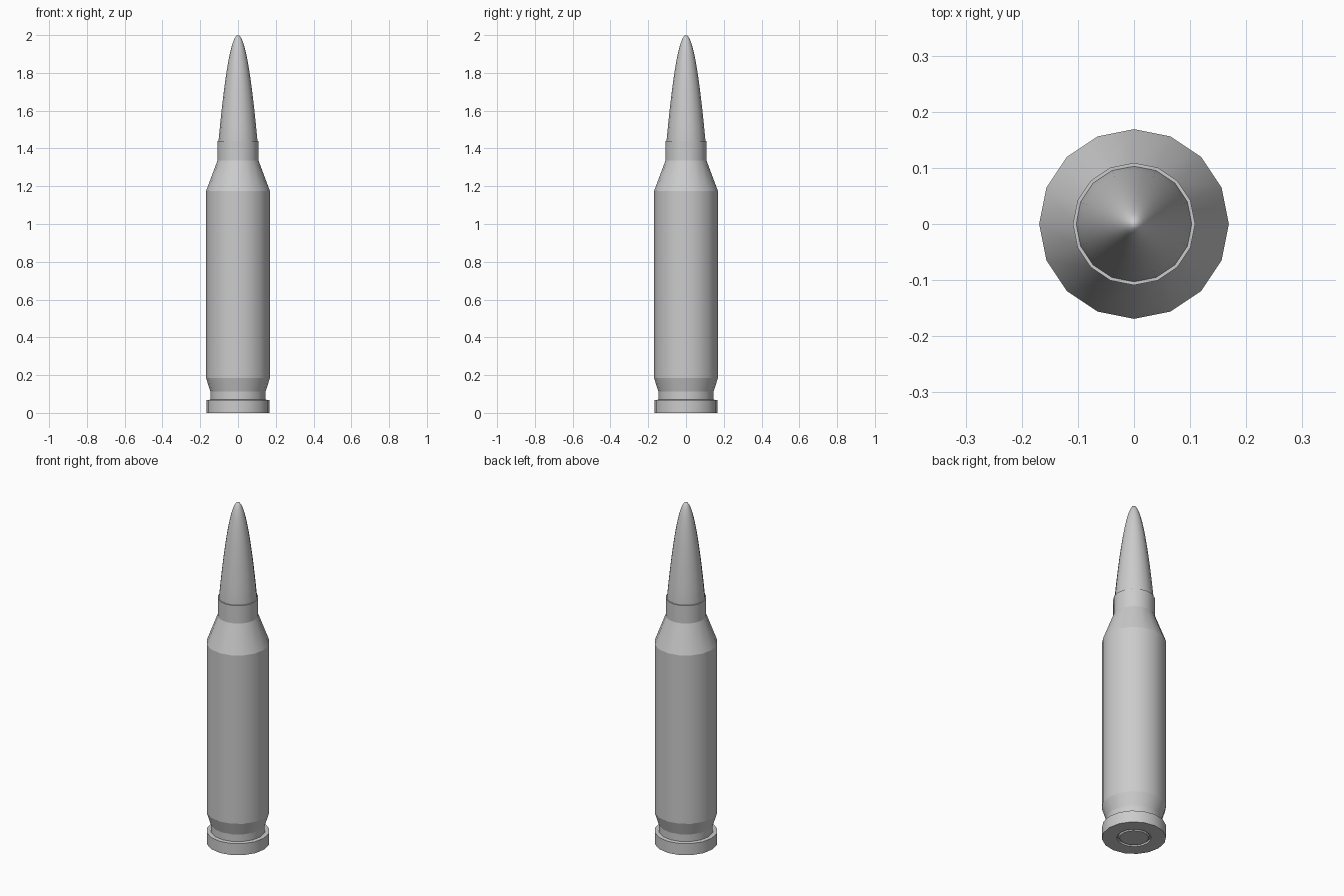
import bpy, bmesh, math

if "Cube" in bpy.data.objects:
    bpy.data.objects.remove(bpy.data.objects["Cube"])

SIDES = 16

grey = bpy.data.materials.new("plain grey")
grey.diffuse_color = (0.6, 0.6, 0.6, 1)
grey.use_nodes = True
grey.node_tree.nodes["Principled BSDF"].inputs["Base Color"].default_value = grey.diffuse_color


def lathe(name, profile, crisp_rings):
    """Revolve (radius, z) points about z; radius 0 makes a pole."""
    bm = bmesh.new()
    rings = []
    for r, z in profile:
        n = 1 if r == 0 else SIDES
        rings.append([bm.verts.new((r * math.cos(2 * math.pi * i / SIDES),
                                    r * math.sin(2 * math.pi * i / SIDES), z))
                      for i in range(n)])
    for a, b in zip(rings, rings[1:]):
        for i in range(SIDES):
            j = (i + 1) % SIDES
            loop = [a[i % len(a)], a[j % len(a)], b[j % len(b)], b[i % len(b)]]
            bm.faces.new(list(dict.fromkeys(loop)))
    bmesh.ops.recalc_face_normals(bm, faces=bm.faces)
    for f in bm.faces:
        f.smooth = True
    # horizontal rings stay crisp on the case
    if crisp_rings:
        for e in bm.edges:
            a, b = e.verts
            if abs(a.co.z - b.co.z) < 1e-5 and abs(a.co.xy.length - b.co.xy.length) < 1e-4:
                e.smooth = False
    me = bpy.data.meshes.new(name)
    bm.to_mesh(me)
    bm.free()
    me.materials.append(grey)
    ob = bpy.data.objects.new(name, me)
    bpy.context.collection.objects.link(ob)
    return ob


# Case: base with primer groove, rim, extractor groove, body, shoulder, neck
lathe("case", [
    (0, 0.0), (0.076, 0.0), (0.081, 0.01), (0.088, 0.01), (0.09, 0.0),
    (0.168, 0.0), (0.168, 0.068), (0.146, 0.07), (0.146, 0.112),
    (0.169, 0.185), (0.169, 1.175), (0.109, 1.335), (0.109, 1.44),
    (0.102, 1.44), (0.102, 1.41), (0, 1.41)], True)

# Bullet: rounded, roughly parabolic nose
z0, z1, r0 = 1.41, 2.0, 0.103
steps = 12
nose = [(0, z0), (r0, z0)]
for k in range(steps):
    u = 1 - k / steps
    nose.append((r0 * u, z1 - (z1 - 1.44) * u * u))
nose.append((0, z1))
lathe("bullet", nose, False)
